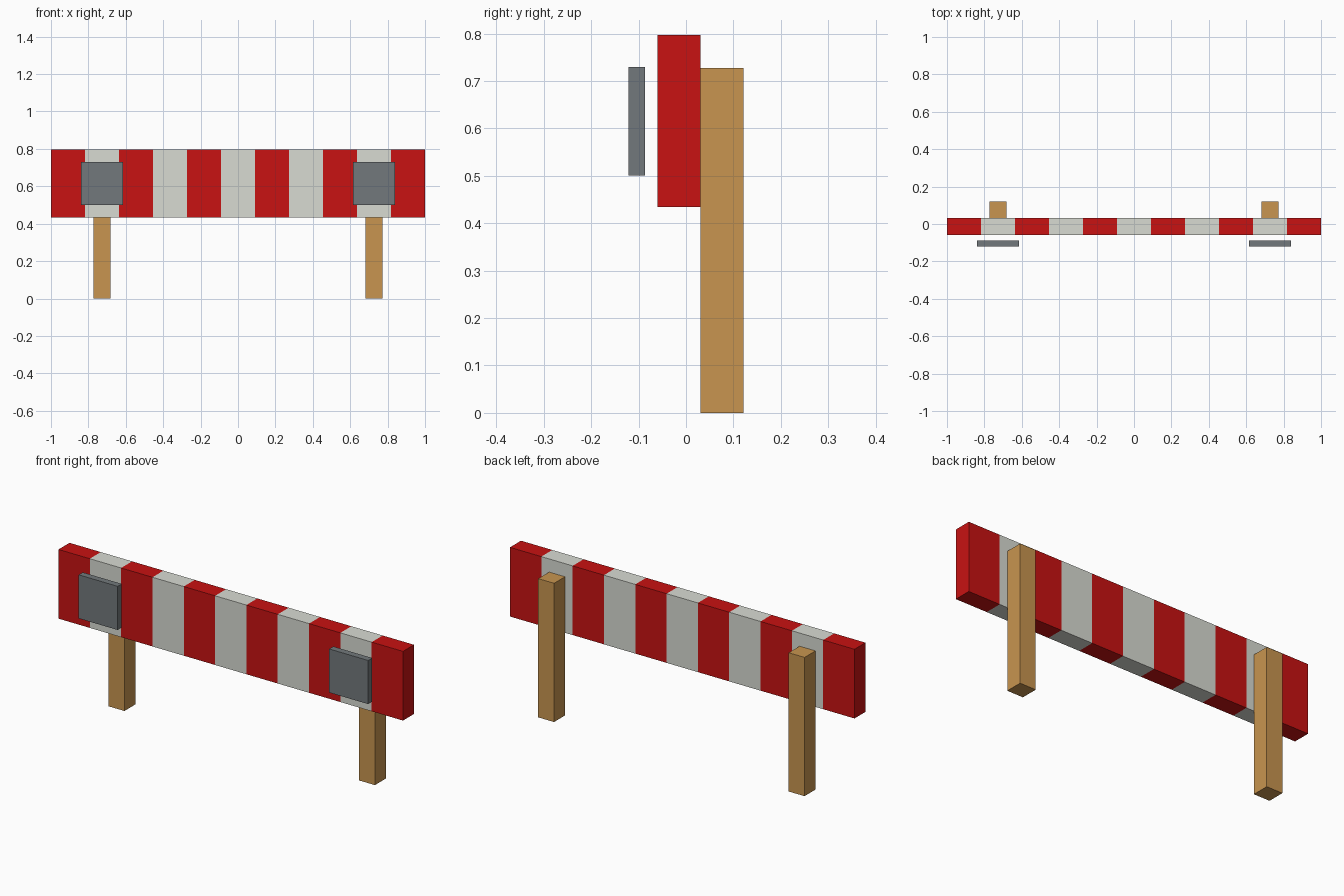
import bpy, bmesh

if "Cube" in bpy.data.objects:
    bpy.data.objects.remove(bpy.data.objects["Cube"])


def material(name, rgb):
    m = bpy.data.materials.new(name)
    m.diffuse_color = (*rgb, 1)
    m.use_nodes = True
    m.node_tree.nodes["Principled BSDF"].inputs["Base Color"].default_value = m.diffuse_color
    return m


red = material("red_paint", (0.58, 0.006, 0.006))
white = material("white_paint", (0.69, 0.71, 0.65))
wood = material("wood", (0.58, 0.30, 0.08))
grey = material("grey_metal", (0.17, 0.19, 0.20))


def box(name, lo, hi, *mats):
    bm = bmesh.new()
    bmesh.ops.create_cube(bm, size=1)
    for v in bm.verts:
        v.co = [(a + b) / 2 + c * (b - a) for a, b, c in zip(lo, hi, v.co)]
    me = bpy.data.meshes.new(name)
    bm.to_mesh(me)
    bm.free()
    ob = bpy.data.objects.new(name, me)
    bpy.context.collection.objects.link(ob)
    for m in mats:
        me.materials.append(m)
    return ob


# Board: one bar, sliced into alternating red and white stripes
STRIPES = 11
board = box("striped_board", (-1, -0.06, 0.434), (1, 0.031, 0.797), red, white)
bm = bmesh.new()
bm.from_mesh(board.data)
for i in range(1, STRIPES):
    bmesh.ops.bisect_plane(bm, geom=bm.verts[:] + bm.edges[:] + bm.faces[:],
                           plane_co=(-1 + 2 * i / STRIPES, 0, 0), plane_no=(1, 0, 0))
for f in bm.faces:
    x = f.calc_center_median().x
    f.material_index = min(int((x + 1) / 2 * STRIPES), STRIPES - 1) % 2
bm.to_mesh(board.data)
bm.free()

# Posts behind the board and reflector plates standing off its front
for side, s in (("left", -1), ("right", 1)):
    x = s * 0.727
    box(side + "_post", (x - 0.046, 0.031, 0), (x + 0.046, 0.121, 0.728), wood)
    box(side + "_plate", (x - 0.113, -0.121, 0.501), (x + 0.113, -0.087, 0.73), grey)
